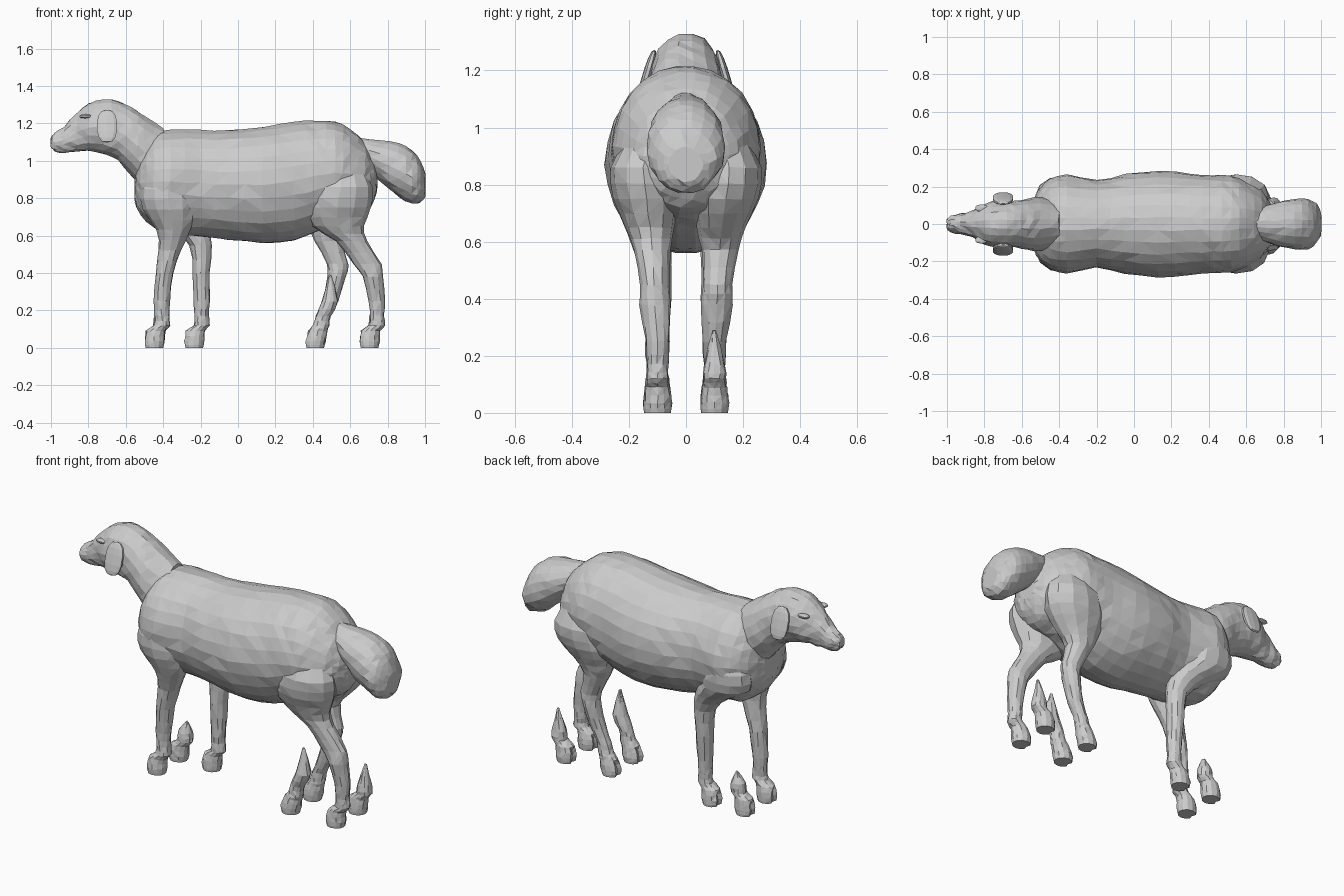
import bpy, bmesh, math, random
from mathutils import Vector

random.seed(4)
if "Cube" in bpy.data.objects:
    bpy.data.objects.remove(bpy.data.objects["Cube"])

clay = bpy.data.materials.new("light_grey")
clay.use_nodes = True
clay.diffuse_color = (0.6, 0.6, 0.6, 1)
clay.node_tree.nodes["Principled BSDF"].inputs["Base Color"].default_value = (0.6, 0.6, 0.6, 1)


def smooth_stations(rows, steps):
    """Catmull-Rom interpolation between the given sections."""
    out = []
    for i in range(len(rows) - 1):
        quad = [rows[max(i - 1, 0)], rows[i], rows[i + 1], rows[min(i + 2, len(rows) - 1)]]
        for k in range(steps):
            t = k / steps
            out.append([b + 0.5 * t * (c - a + t * (2*a - 5*b + 4*c - d + t * (3*(b - c) + d - a)))
                        for a, b, c, d in zip(*quad)])
    out.append(list(rows[-1]))
    return out


def finish(name, bm):
    bmesh.ops.recalc_face_normals(bm, faces=bm.faces)
    mesh = bpy.data.meshes.new(name)
    bm.to_mesh(mesh)
    bm.free()
    mesh.materials.append(clay)
    obj = bpy.data.objects.new(name, mesh)
    bpy.context.collection.objects.link(obj)
    return obj


def loft(name, rings, sides, rough=0.0, cleft=False):
    """Skin elliptical rings, each given as (centre, first axis, second axis)."""
    bm = bmesh.new()
    loops = []
    for centre, u, v in rings:
        loop = []
        for k in range(sides):
            a = 2 * math.pi * k / sides
            reach = 1.0
            # notch between the toes
            if cleft and centre.z < 0.07 and k == sides // 2:
                reach = 0.7
            p = centre + (u * math.cos(a) + v * math.sin(a)) * reach
            if p.z > 0.02:
                p += Vector([random.uniform(-rough, rough) for _ in range(3)])
            loop.append(bm.verts.new(p))
        loops.append(loop)
    for a, b in zip(loops, loops[1:]):
        for k in range(sides):
            n = (k + 1) % sides
            bm.faces.new((a[k], a[n], b[n], b[k]))
    bm.faces.new(loops[0])
    bm.faces.new(loops[-1])
    bmesh.ops.triangulate(bm, faces=[f for f in bm.faces if len(f.verts) == 4])
    return finish(name, bm)


def long_form(name, rows, sides, steps=2, rough=0.004):
    """Sections along x: (x, top, bottom, half width)."""
    rings = [(Vector((x, 0, (t + b) / 2)), Vector((0, w, 0)), Vector((0, 0, (t - b) / 2)))
             for x, t, b, w in smooth_stations(rows, steps)]
    return loft(name, rings, sides, rough)


def limb(name, rows, side, rough=0.0025):
    """Sections down z: (z, x, half depth, y, half width)."""
    rings = [(Vector((x, side * y, z)), Vector((hx, 0, 0)), Vector((0, hy, 0)))
             for z, x, hx, y, hy in smooth_stations(rows, 2)]
    return loft(name, rings, 12, rough, cleft=True)


# Torso
long_form("body", [
    (-.55, .95, .78, .07), (-.52, 1.05, .71, .17), (-.45, 1.14, .64, .24),
    (-.36, 1.165, .61, .263), (-.2, 1.165, .595, .235), (-.05, 1.165, .578, .265),
    (.13, 1.185, .56, .285), (.3, 1.21, .575, .27), (.42, 1.217, .62, .262),
    (.52, 1.21, .66, .255), (.6, 1.17, .69, .225), (.68, 1.10, .72, .18),
    (.725, 1.02, .78, .12), (.742, .95, .84, .06)], 26)

# Head running back into the neck
long_form("head_and_neck", [
    (-1.0, 1.12, 1.075, .025), (-.98, 1.15, 1.047, .043), (-.93, 1.185, 1.04, .055),
    (-.86, 1.255, 1.047, .072), (-.8, 1.305, 1.05, .108), (-.72, 1.33, 1.035, .125),
    (-.64, 1.32, 1.0, .125), (-.57, 1.285, .92, .137), (-.5, 1.24, .85, .145),
    (-.4, 1.18, .8, .12)], 18)

# Fat rounded tail
long_form("tail", [
    (.66, 1.12, .97, .08), (.76, 1.11, .89, .115), (.86, 1.098, .805, .135),
    (.93, 1.055, .772, .133), (.975, 1.0, .775, .105), (1.0, .93, .81, .06)], 18)

# Ears and brows, mirrored
for side, label in ((-1, "near"), (1, "far")):
    for part, spot, size, lean in (("ear", (-.70, .137, 1.185), (.056, .016, .088), .3),
                                   ("brow", (-.815, .085, 1.238), (.035, .02, .011), 0)):
        bm = bmesh.new()
        bmesh.ops.create_uvsphere(bm, u_segments=10, v_segments=7, radius=1)
        for v in bm.verts:
            # squared-off outline, leaning outward at the bottom
            x, y, z = [math.copysign(abs(c) ** 0.8, c) * s for c, s in zip(v.co, size)]
            v.co = (spot[0] + x, side * (spot[1] + y - lean * z), spot[2] + z)
        finish(part + "_" + label, bm)

# Leg sections
shoulder = [(.98, -.37, .09, .12, .08), (.85, -.375, .145, .155, .10), (.74, -.365, .145, .145, .105)]
haunch = [(1.0, .55, .10, .12, .07), (.86, .55, .17, .15, .115), (.75, .53, .18, .138, .115)]


def shank(knee_z, foot_x, hock_x):
    """Shared cannon, fetlock and hoof, sloping from the hock to the foot."""
    rows = [(.25, .043, .042), (.17, .039, .037), (.12, .044, .04),
            (.09, .052, .043), (.035, .057, .05), (.0, .05, .047)]
    slide = (1.0, .55, .4, .22, .02, 0)
    return [(z, foot_x + (hock_x - foot_x) * s, hx, .1, hy)
            for (z, hx, hy), s in zip(rows, slide) if z < knee_z]


front_a = shank(1, -.45, -.407)
front_a = [(z, -.408 if z > .1 else x, hx, y, hy) for z, x, hx, y, hy in front_a]
front_b = [(z, x + .213, hx, y, hy) for z, x, hx, y, hy in front_a]
hind_a = shank(1, .41, .492)
hind_b = shank(1, .70, .738)
hind_b = [(z, .742 if z > .1 else x, hx, y, hy) for z, x, hx, y, hy in hind_b]

# Four whole legs in a walking pose
limb("front_leg_leading", shoulder + [
    (.63, -.345, .09, .125, .08), (.52, -.365, .062, .11, .058),
    (.4, -.392, .048, .105, .052)] + front_a, -1)
limb("front_leg_trailing", shoulder + [
    (.66, -.27, .11, .125, .08), (.55, -.20, .06, .11, .058),
    (.4, -.198, .048, .105, .052)] + front_b, 1)
limb("hind_leg_leading", haunch + [
    (.65, .50, .125, .125, .085), (.57, .487, .075, .118, .065),
    (.45, .532, .058, .11, .05), (.38, .528, .05, .108, .055)] + hind_a, 1)
limb("hind_leg_trailing", haunch + [
    (.65, .535, .14, .125, .085), (.57, .607, .083, .118, .065),
    (.45, .69, .077, .11, .05), (.38, .72, .054, .108, .055)] + hind_b, -1)

# Three loose tapered feet standing opposite their matching legs
for name, rows, top, side in (("loose_front_foot", front_a, .23, 1),
                              ("loose_hind_foot_leading", hind_a, .39, -1),
                              ("loose_hind_foot_trailing", hind_b, .29, 1)):
    lower = [r for r in rows if r[0] < top - .05]
    z, x, hx, y, hy = lower[0]
    tip = (top, x + (.01 if top < .3 else 0), .006, y, .006)
    limb(name, [tip] + lower, side)
